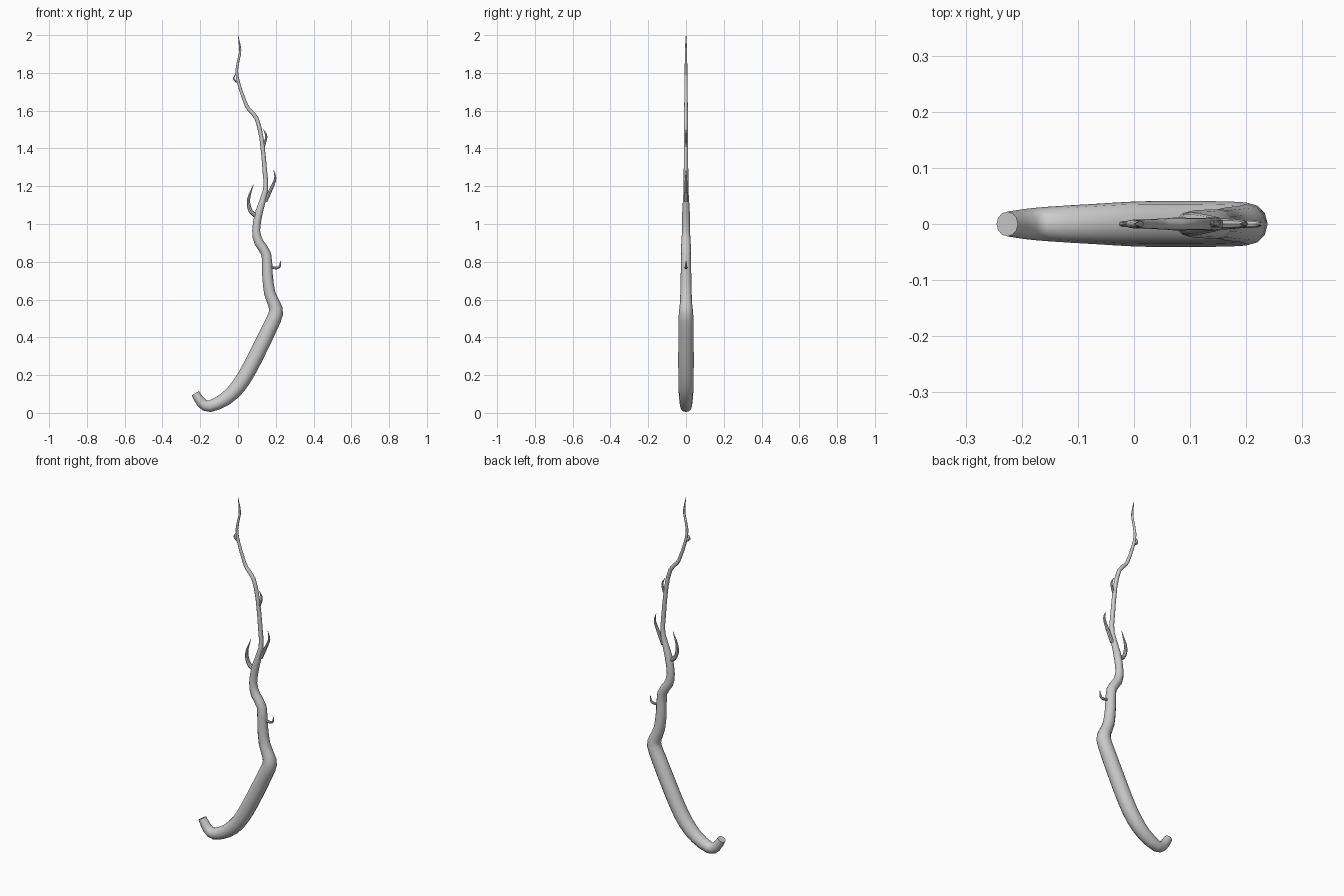
import bpy, bmesh, math
from mathutils import Vector

if "Cube" in bpy.data.objects:
    bpy.data.objects.remove(bpy.data.objects["Cube"])


def spline(points, steps):
    """Catmull-Rom through (x, z, radius) points."""
    p = [Vector(q) for q in points]
    p = [2 * p[0] - p[1]] + p + [2 * p[-1] - p[-2]]
    out = []
    for i in range(1, len(p) - 2):
        a, b, c, d = p[i - 1:i + 3]
        for s in range(steps):
            t = s / steps
            out.append(0.5 * (2 * b + (c - a) * t + (2 * a - 5 * b + 4 * c - d) * t * t
                              + (3 * b - a - 3 * c + d) * t ** 3))
    return out + [p[-2]]


def tube(name, points, sides=12, steps=2):
    """Tapered tube swept along a path in the y = 0 plane."""
    path = spline(points, steps)
    bm = bmesh.new()
    rings = []
    for i, q in enumerate(path):
        a, b = path[max(i - 1, 0)], path[min(i + 1, len(path) - 1)]
        tangent = Vector((b.x - a.x, 0, b.y - a.y)).normalized()
        side = Vector((tangent.z, 0, -tangent.x))
        ring = []
        for k in range(sides):
            ang = 2 * math.pi * k / sides
            off = side * math.cos(ang) + Vector((0, 1, 0)) * math.sin(ang)
            ring.append(bm.verts.new(Vector((q.x, 0, q.y)) + off * max(q.z, 0.001)))
        rings.append(ring)
    for r0, r1 in zip(rings, rings[1:]):
        for k in range(sides):
            n = (k + 1) % sides
            bm.faces.new((r0[k], r0[n], r1[n], r1[k]))
    bm.faces.new(rings[0][::-1])
    bm.faces.new(rings[-1])
    bmesh.ops.recalc_face_normals(bm, faces=bm.faces[:])
    mesh = bpy.data.meshes.new(name)
    bm.to_mesh(mesh)
    bm.free()
    obj = bpy.data.objects.new(name, mesh)
    bpy.context.collection.objects.link(obj)
    bpy.ops.object.select_all(action='DESELECT')
    obj.select_set(True)
    bpy.context.view_layer.objects.active = obj
    bpy.ops.object.shade_smooth_by_angle(angle=math.radians(40))
    return obj


# Main stem: hooked foot, thick lower sweep, crooked tapering top
tube("main_stem", [
    (-.226, .104, .022), (-.193, .054, .027), (-.15, .035, .031), (-.068, .073, .036),
    (0, .138, .040), (.055, .224, .041), (.112, .335, .041), (.170, .455, .040),
    (.201, .528, .038), (.192, .575, .033), (.168, .635, .030), (.156, .73, .028),
    (.150, .84, .026), (.112, .90, .025), (.096, .965, .021), (.112, 1.065, .020),
    (.146, 1.18, .013), (.142, 1.28, .012), (.125, 1.45, .011), (.098, 1.56, .011),
    (.055, 1.61, .010), (.034, 1.655, .009), (.005, 1.74, .008), (-.007, 1.815, .007),
    (.010, 1.90, .006), (.010, 1.94, .005), (0, 2.0, .001)])

# Small side twigs
twigs = {
    "lower_twig": [(.165, .775, .008), (.20, .767, .007), (.22, .775, .006), (.227, .805, .002)],
    "left_twig": [(.10, 1.04, .012), (.066, 1.07, .011), (.056, 1.13, .008), (.082, 1.21, .001)],
    "right_twig": [(.145, 1.12, .010), (.173, 1.18, .009), (.197, 1.24, .006), (.189, 1.285, .001)],
    "upper_twig": [(.128, 1.39, .007), (.148, 1.45, .006), (.147, 1.475, .005), (.134, 1.50, .001)],
    "top_twig": [(0, 1.748, .005), (-.019, 1.762, .005), (-.022, 1.775, .004), (-.014, 1.79, .001)],
}
for name, pts in twigs.items():
    tube(name, pts, sides=8, steps=4)
